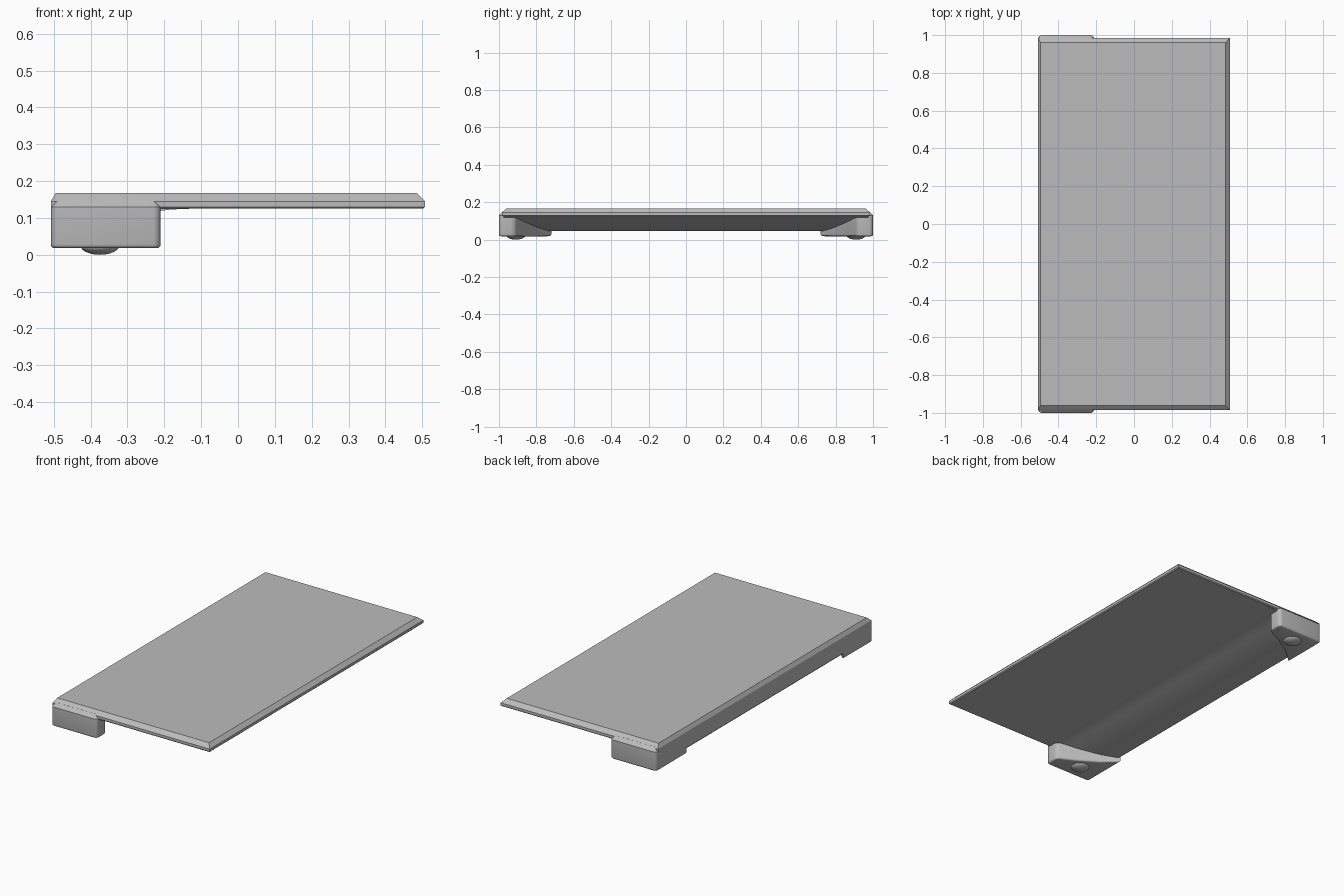
import bpy
import bmesh
import math

if "Cube" in bpy.data.objects:
    bpy.data.objects.remove(bpy.data.objects["Cube"], do_unlink=True)

grey = bpy.data.materials.new("light grey")
grey.use_nodes = True
GREY = (0.5, 0.5, 0.5, 1)
grey.diffuse_color = GREY
grey.node_tree.nodes["Principled BSDF"].inputs["Base Color"].default_value = GREY


def finish(bm, name, angle=30):
    bmesh.ops.recalc_face_normals(bm, faces=bm.faces[:])
    mesh = bpy.data.meshes.new(name)
    bm.to_mesh(mesh)
    bm.free()
    mesh.materials.append(grey)
    ob = bpy.data.objects.new(name, mesh)
    bpy.context.collection.objects.link(ob)
    bpy.ops.object.select_all(action='DESELECT')
    ob.select_set(True)
    bpy.context.view_layer.objects.active = ob
    bpy.ops.object.shade_smooth_by_angle(angle=math.radians(angle))
    return ob


def prism(points, offset):
    """Close a ring of 3D points and extrude it along the offset."""
    bm = bmesh.new()
    face = bm.faces.new([bm.verts.new(p) for p in points])
    ext = bmesh.ops.extrude_face_region(bm, geom=[face], use_keep_orig=True)
    verts = [v for v in ext["geom"] if isinstance(v, bmesh.types.BMVert)]
    bmesh.ops.translate(bm, verts=verts, vec=offset)
    bmesh.ops.recalc_face_normals(bm, faces=bm.faces[:])
    return bm


# Thin top plate: stacked rectangles (z, left x, right x, half depth)
bm = bmesh.new()
rings = []
for z, x0, x1, y in [(0.125, -0.503, 0.502, 0.98), (0.13, -0.508, 0.507, 0.985),
                     (0.145, -0.508, 0.507, 0.985), (0.167, -0.495, 0.485, 0.96)]:
    rings.append([bm.verts.new(p) for p in
                  [(x0, -y, z), (x1, -y, z), (x1, y, z), (x0, y, z)]])
for a, b in zip(rings, rings[1:]):
    for i in range(4):
        j = (i + 1) % 4
        bm.faces.new((a[i], a[j], b[j], b[i]))
bm.faces.new(rings[0])
bm.faces.new(rings[-1])
finish(bm, "top_plate", 15)

# Sloping rib under the thick edge, blending into the plate
half = 0.975
profile = [(-0.508, 0.14), (-0.508, 0.052), (-0.503, 0.046), (-0.495, 0.045),
           (-0.28, 0.104), (-0.25, 0.112), (-0.22, 0.118), (-0.18, 0.123),
           (-0.13, 0.125), (-0.13, 0.14)]
finish(prism([(x, -half, z) for x, z in profile], (0, 2 * half, 0)), "edge_rib")

# Corner feet with a diagonal inner side, and rubber domes below
low, high = 0.018, 0.15
outline = [(-0.508, -1), (-0.21, -1), (-0.21, -0.915), (-0.31, -0.865),
           (-0.42, -0.795), (-0.508, -0.72)]
for side, name in [(1, "front"), (-1, "back")]:
    bm = prism([(x, y * side, low) for x, y in outline], (0, 0, high - low))
    corners = [e for e in bm.edges
               if abs(e.verts[0].co.z - e.verts[1].co.z) > 0.1
               and (abs(e.verts[0].co.y) > 0.9)]
    bmesh.ops.bevel(bm, geom=corners, offset=0.02, segments=4, profile=0.5,
                    affect='EDGES')
    for level, size, steps in [(low, 0.01, 3), (high, 0.02, 1)]:
        rim = [e for e in bm.edges
               if all(abs(v.co.z - level) < 0.0001 for v in e.verts)]
        bmesh.ops.bevel(bm, geom=rim, offset=size, segments=steps, profile=0.5,
                        affect='EDGES')
    finish(bm, name + "_foot", 40)

    bm = bmesh.new()
    bmesh.ops.create_uvsphere(bm, u_segments=24, v_segments=12, radius=1)
    bmesh.ops.scale(bm, verts=bm.verts[:], vec=(0.052, 0.052, 0.024))
    bmesh.ops.translate(bm, verts=bm.verts[:], vec=(-0.375, -0.91 * side, 0.024))
    finish(bm, name + "_foot_pad")
